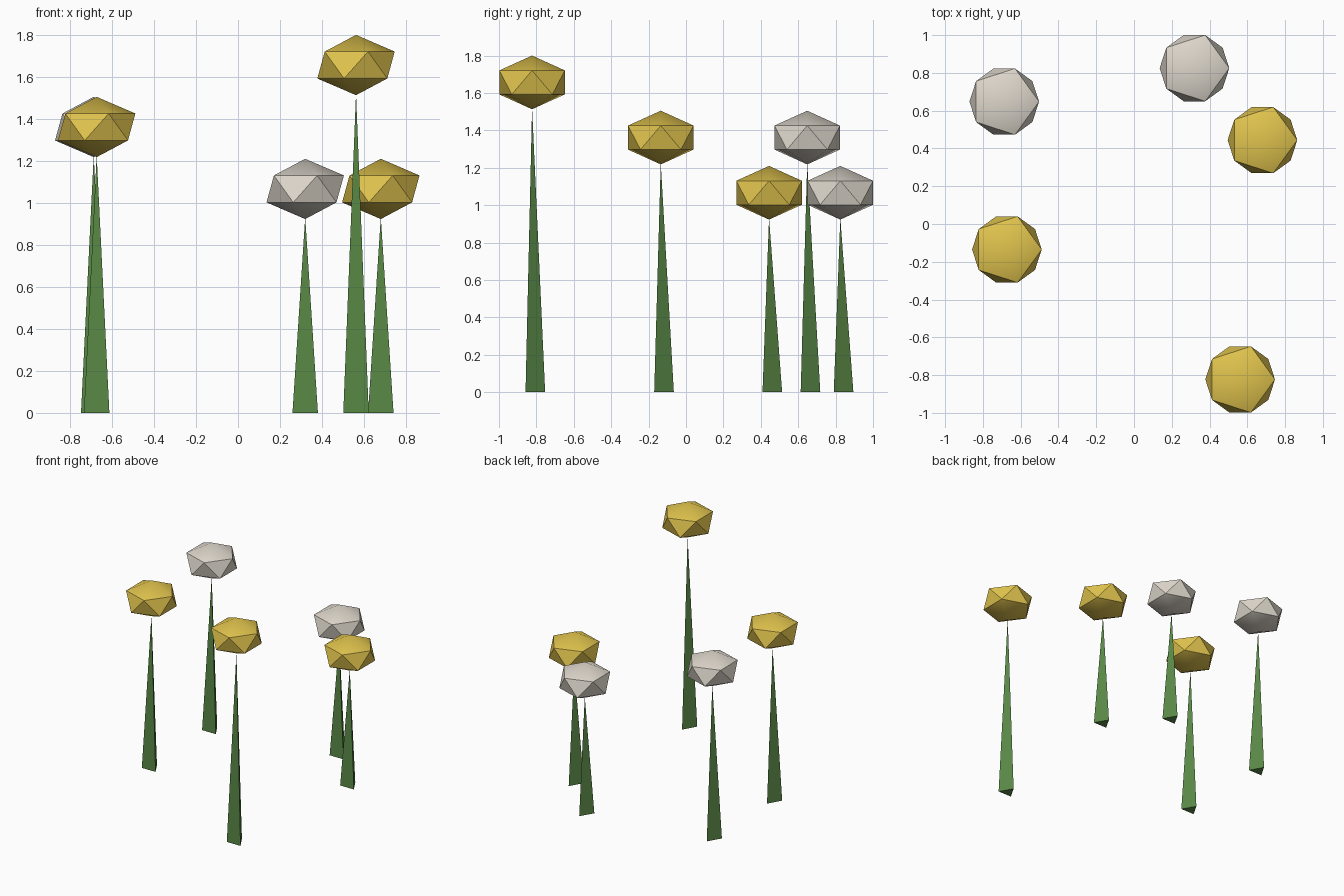
import bpy
import math

if "Cube" in bpy.data.objects:
    bpy.data.objects.remove(bpy.data.objects["Cube"])


def material(name, rgb):
    m = bpy.data.materials.new(name)
    m.diffuse_color = (*rgb, 1)
    m.use_nodes = True
    m.node_tree.nodes["Principled BSDF"].inputs["Base Color"].default_value = m.diffuse_color
    return m


green = material("stem green", (0.10, 0.245, 0.06))
gold = material("blossom gold", (0.75, 0.55, 0.075))
white = material("blossom cream", (0.73, 0.68, 0.60))

HEAD_R = 0.206      # blossom radius
HEAD_H = 0.1435     # blossom half height
STEM_R = 0.07       # stem base radius


def flower(label, x, y, top, petal):
    # tapered three-sided stem, its tip just inside the blossom
    height = top - 2 * HEAD_H + 0.01
    bpy.ops.mesh.primitive_cone_add(vertices=3, radius1=STEM_R, radius2=0,
                                    depth=height, location=(x, y, height / 2))
    stem = bpy.context.object
    stem.name = label + "_stem"
    stem.data.materials.append(green)

    # flattened twenty-sided blossom with softly shaded caps
    bpy.ops.mesh.primitive_ico_sphere_add(subdivisions=1, radius=HEAD_R,
                                          location=(x, y, top - HEAD_H))
    head = bpy.context.object
    head.name = label + "_blossom"
    head.scale.z = HEAD_H / HEAD_R
    bpy.ops.object.transform_apply(location=False, rotation=False, scale=True)
    head.data.materials.append(petal)
    bpy.ops.object.shade_smooth_by_angle(angle=math.radians(38))


flower("tall_gold", 0.562, -0.823, 1.80, gold)
flower("left_gold", -0.673, -0.135, 1.505, gold)
flower("left_cream", -0.687, 0.648, 1.505, white)
flower("back_cream", 0.32, 0.825, 1.21, white)
flower("right_gold", 0.68, 0.444, 1.21, gold)
